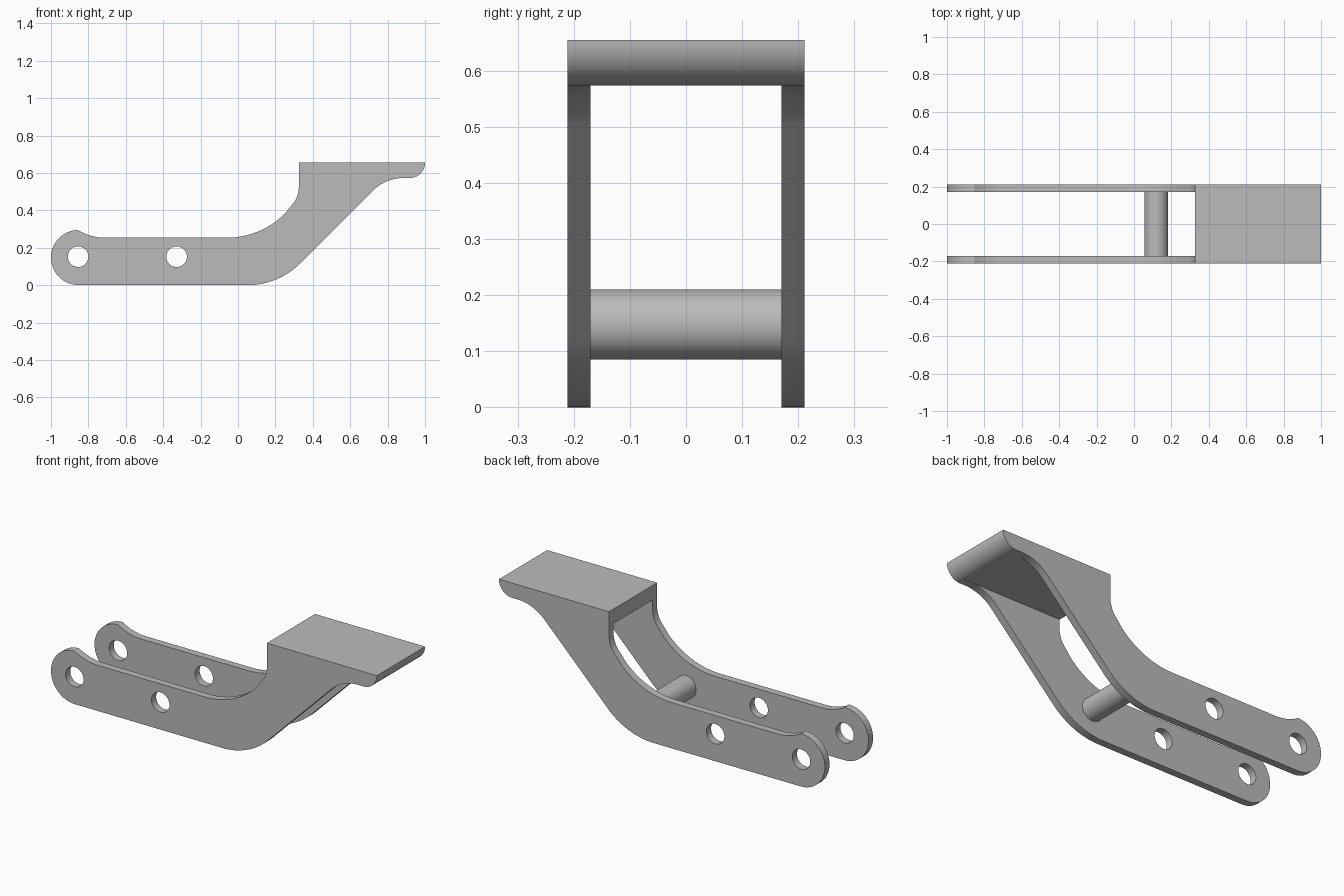
import bpy, bmesh
from math import sin, cos, pi, radians
from mathutils import Matrix

if "Cube" in bpy.data.objects:
    bpy.data.objects.remove(bpy.data.objects["Cube"], do_unlink=True)

WIDTH, GAP = 0.422, 0.341      # overall width, clear gap between the arms

grey = bpy.data.materials.new("plain grey")
grey.use_nodes = True
colour = (0.5, 0.5, 0.5, 1)
grey.diffuse_color = colour
grey.node_tree.nodes["Principled BSDF"].inputs["Base Color"].default_value = colour


def arc(cx, cz, r, start, end, steps=16):
    """Points on a circular arc, angles in degrees."""
    angles = [radians(start + (end - start) * i / steps) for i in range(steps + 1)]
    return [(cx + r * cos(a), cz + r * sin(a)) for a in angles]


def make_object(name, bm):
    bmesh.ops.recalc_face_normals(bm, faces=bm.faces)
    mesh = bpy.data.meshes.new(name)
    bm.to_mesh(mesh)
    bm.free()
    mesh.materials.append(grey)
    obj = bpy.data.objects.new(name, mesh)
    bpy.context.collection.objects.link(obj)
    return obj


def rod(name, x, z, radius, length):
    """Cylinder lying along y."""
    bm = bmesh.new()
    place = Matrix.Translation((x, 0, z)) @ Matrix.Rotation(pi / 2, 4, 'X')
    bmesh.ops.create_cone(bm, cap_ends=True, segments=48, radius1=radius,
                          radius2=radius, depth=length, matrix=place)
    return make_object(name, bm)


def box(name, x0, x1, depth, z0, z1):
    bm = bmesh.new()
    place = Matrix.Translation(((x0 + x1) / 2, 0, (z0 + z1) / 2))
    bmesh.ops.create_cube(bm, size=1, matrix=place @ Matrix.Diagonal((x1 - x0, depth, z1 - z0, 1)))
    return make_object(name, bm)


def activate(obj):
    bpy.ops.object.select_all(action='DESELECT')
    obj.select_set(True)
    bpy.context.view_layer.objects.active = obj


def cut(target, cutter):
    cutter.hide_render = True
    mod = target.modifiers.new("cut", 'BOOLEAN')
    mod.operation, mod.solver, mod.object = 'DIFFERENCE', 'EXACT', cutter
    activate(target)
    bpy.ops.object.modifier_apply(modifier=mod.name)
    bpy.data.objects.remove(cutter, do_unlink=True)


# Side outline, running anticlockwise from the underside of the bend
outline = arc(0.05, 0.4, 0.4, -90, -45)                # outer bend
outline += arc(0.885, 0.341, 0.232, 135, 90)           # fillet under the ledge
outline += arc(0.918, 0.655, 0.082, -90, 0)            # rounded nose
outline += [(0.325, 0.655)]                            # back corner of the ledge
outline += arc(0.185, 0.523, 0.14, 0, -45)             # curve below the ledge
outline += arc(-0.06, 0.694, 0.44, -45, -90)           # inner bend
outline += arc(-0.71, 0.538, 0.284, -90, -121)         # dip beside the round end
outline += arc(-0.853, 0.148, 0.147, 90, 270, 32)      # round end

# Bracket: full-width extrusion, hollowed out below the ledge
bm = bmesh.new()
face = bm.faces.new([bm.verts.new((x, -WIDTH / 2, z)) for x, z in outline])
extruded = bmesh.ops.extrude_face_region(bm, geom=[face])["geom"]
bmesh.ops.translate(bm, vec=(0, WIDTH, 0),
                    verts=[v for v in extruded if isinstance(v, bmesh.types.BMVert)])
bracket = make_object("bracket", bm)
cut(bracket, box("gap_cutter", -1.5, 1.5, GAP, -0.5, 0.574))

# Two pairs of pin holes
for x in (-0.855, -0.328):
    cut(bracket, rod("hole_cutter", x, 0.152, 0.055, 1))

# Cross bar between the arms
cross_bar = rod("cross_bar", 0.119, 0.148, 0.0625, GAP)

for obj in (bracket, cross_bar):
    activate(obj)
    bpy.ops.object.shade_smooth_by_angle(angle=radians(20))
